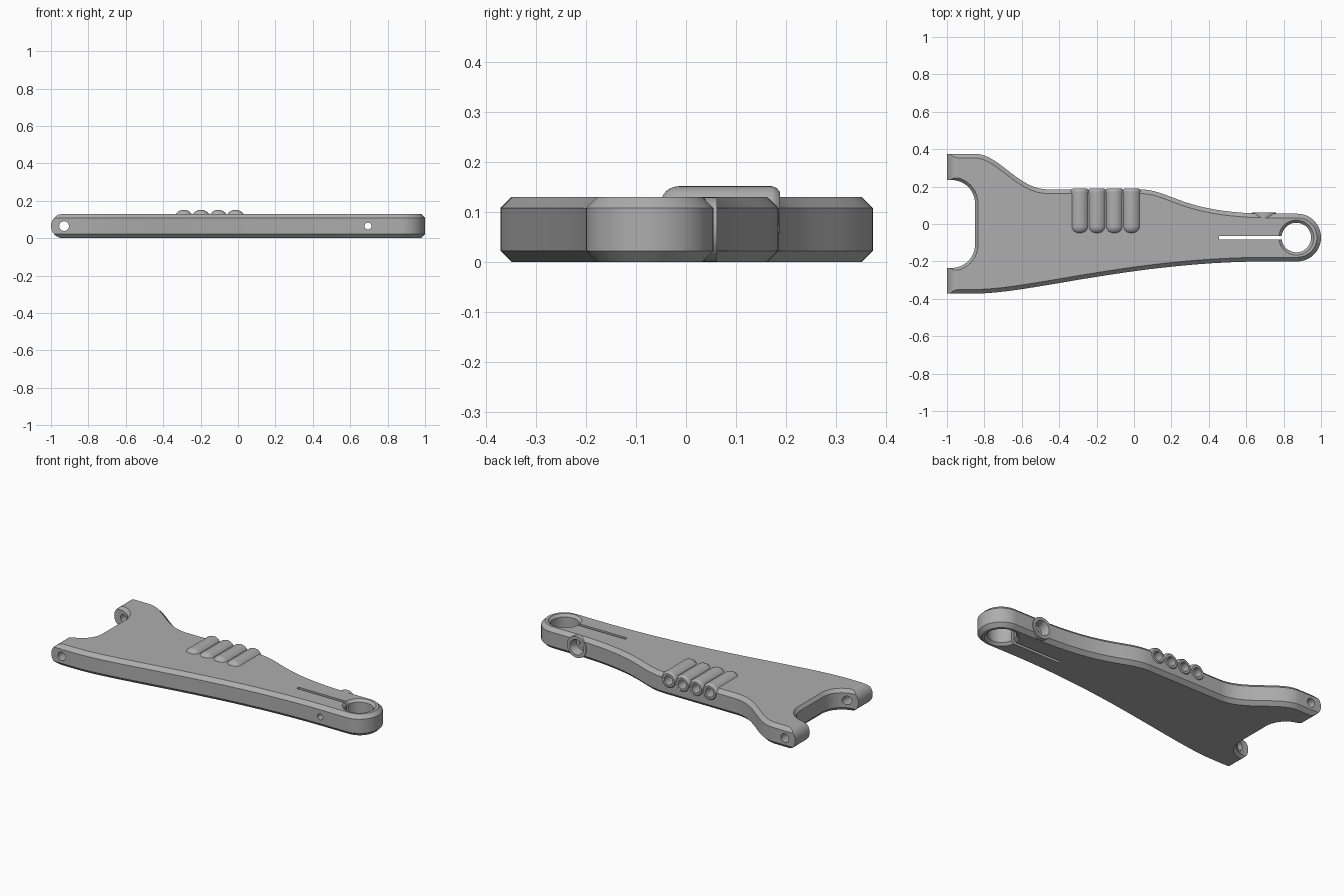
import bpy, bmesh, math
from mathutils import Vector
from mathutils.geometry import interpolate_bezier

if "Cube" in bpy.data.objects:
    bpy.data.objects.remove(bpy.data.objects["Cube"], do_unlink=True)

H, CH = 0.13, 0.022          # plate thickness and chamfer
MID = H / 2
END = (0.8725, -0.0725)      # centre of the rounded end

grey = bpy.data.materials.new("matte grey")
grey.use_nodes = True
grey.diffuse_color = (0.42, 0.42, 0.42, 1)
grey.node_tree.nodes["Principled BSDF"].inputs["Base Color"].default_value = grey.diffuse_color


def arc(cx, cy, r, start, stop, n=16):
    angles = [math.radians(start + (stop - start) * i / n) for i in range(n + 1)]
    return [(cx + r * math.cos(a), cy + r * math.sin(a)) for a in angles]


def curve(a, ha, hb, b, n=16):
    return [tuple(p) for p in interpolate_bezier(*[Vector(q) for q in (a, ha, hb, b)], n)]


def finish(bm, name):
    bmesh.ops.recalc_face_normals(bm, faces=bm.faces)
    mesh = bpy.data.meshes.new(name)
    bm.to_mesh(mesh)
    bm.free()
    mesh.materials.append(grey)
    obj = bpy.data.objects.new(name, mesh)
    bpy.context.collection.objects.link(obj)
    return obj


def loft(name, rings):
    """Skin closed rings of 3D points that share one point count."""
    bm = bmesh.new()
    loops = [[bm.verts.new(p) for p in ring] for ring in rings]
    n = len(loops[0])
    for lo, hi in zip(loops, loops[1:]):
        for i in range(n):
            bm.faces.new((lo[i], lo[(i + 1) % n], hi[(i + 1) % n], hi[i]))
    bm.faces.new(loops[0])
    bm.faces.new(loops[-1])
    return finish(bm, name)


def turned_y(name, x, z, stations, n=32):
    """Round solid along y from (y, radius) stations."""
    return loft(name, [[(px, y, pz) for px, pz in arc(x, z, r, 0, 360, n)[:-1]]
                       for y, r in stations])


def combine(target, tool, operation):
    mod = target.modifiers.new("combine", "BOOLEAN")
    mod.object, mod.operation, mod.solver = tool, operation, "EXACT"
    bpy.context.view_layer.objects.active = target
    bpy.ops.object.modifier_apply(modifier=mod.name)
    bpy.data.objects.remove(tool, do_unlink=True)


# Arm plate: outline extruded, rims chamfered; left end is trimmed later
outline = [(-1.1, 0.375)]
outline += curve((-0.85, 0.375), (-0.72, 0.375), (-0.62, 0.185), (-0.46, 0.185), 20)
outline += curve((0.03, 0.185), (0.2, 0.185), (0.25, 0.055), (0.74, 0.055), 24)
outline += arc(*END, 0.1275, 90, -90, 32)
outline += curve((0.72, -0.2), (0.0, -0.2), (-0.55, -0.372), (-0.85, -0.372), 28)
outline += [(-1.1, -0.372)]
arm = loft("arm_plate", [[(x, y, z) for x, y in outline] for z in (0, H)])
bm = bmesh.new()
bm.from_mesh(arm.data)
rims = [e for e in bm.edges if abs(e.verts[0].co.z - e.verts[1].co.z) < 1e-5]
bmesh.ops.bevel(bm, geom=rims, offset=CH, segments=1, affect="EDGES")
bm.to_mesh(arm.data)
bm.free()

# Fork tips: rounded seen from the front
tip = [(-1.3, -0.1), (-0.935, -0.1)] + arc(-0.935, MID, MID, 270, 90, 20)
tip += [(-0.935, 0.3), (-1.3, 0.3)]
combine(arm, loft("tip_cutter", [[(x, y, z) for x, z in tip] for y in (-0.6, 0.6)]), "DIFFERENCE")


# Fork opening with flared rims
def notch(offset):
    r = 0.125 + offset
    return ([(-1.3, 0.11 + r)] + arc(-0.975, 0.11, r, 90, 0)
            + arc(-0.975, -0.11, r, 0, -90) + [(-1.3, -0.11 - r)])


flare = 0.016
layers = [(-0.02, flare * 2), (0.02, 0), (H - 0.02, 0), (H + 0.02, flare * 2)]
combine(arm, loft("notch_cutter", [[(x, y, z) for x, y in notch(o)] for z, o in layers]),
        "DIFFERENCE")

# Finger ridges: bullet-ended bars with blind holes in the back
ridge_xs = [-0.29 + 0.0923 * i for i in range(4)]
nose = [(-0.012 - 0.038 * math.sin(a), 0.02 + 0.032 * math.cos(a))
        for a in [math.radians(90 - 15 * i) for i in range(7)]]
tail = [(0.172, 0.052), (0.182, 0.048), (0.1885, 0.04)]
for x in ridge_xs:
    combine(arm, turned_y("ridge", x, 0.1, nose + tail), "UNION")
for x in ridge_xs:
    combine(arm, turned_y("ridge_hole", x, 0.1, [(0.0, 0.027), (0.3, 0.027)], 24), "DIFFERENCE")

# Clamp bolt: boss on the back, recess and through hole
combine(arm, turned_y("bolt_boss", 0.695, MID, [(-0.01, 0.0645), (0.062, 0.0645)], 40), "UNION")
combine(arm, turned_y("bolt_recess", 0.695, MID, [(0.01, 0.036), (0.045, 0.038), (0.08, 0.055)]),
        "DIFFERENCE")
combine(arm, turned_y("bolt_hole", 0.695, MID, [(-0.5, 0.018), (0.5, 0.018)], 24), "DIFFERENCE")

# Hinge pin holes through both fork tips
combine(arm, turned_y("pin_hole", -0.93, MID, [(-0.6, 0.026), (0.6, 0.026)], 24), "DIFFERENCE")

# Clamp ring bore with chamfered rims, and the slot leading into it
bore = [(-0.02, 0.113), (0.015, 0.079), (H - 0.015, 0.079), (H + 0.02, 0.113)]
combine(arm, loft("bore_cutter", [[(x, y, z) for x, y in arc(0.868, -0.0725, r, 0, 360, 48)[:-1]]
                                  for z, r in bore]), "DIFFERENCE")
slot = [(0.455, -0.084), (0.82, -0.084), (0.82, -0.065), (0.455, -0.065)]
combine(arm, loft("slot_cutter", [[(x, y, z) for x, y in slot] for z in (-0.1, 0.3)]),
        "DIFFERENCE")

# Smooth the curved walls, keep the edges crisp
bpy.ops.object.select_all(action="DESELECT")
arm.select_set(True)
bpy.context.view_layer.objects.active = arm
bpy.ops.object.shade_smooth_by_angle(angle=math.radians(30))
weighted = arm.modifiers.new("weighted normals", "WEIGHTED_NORMAL")
weighted.keep_sharp = True
